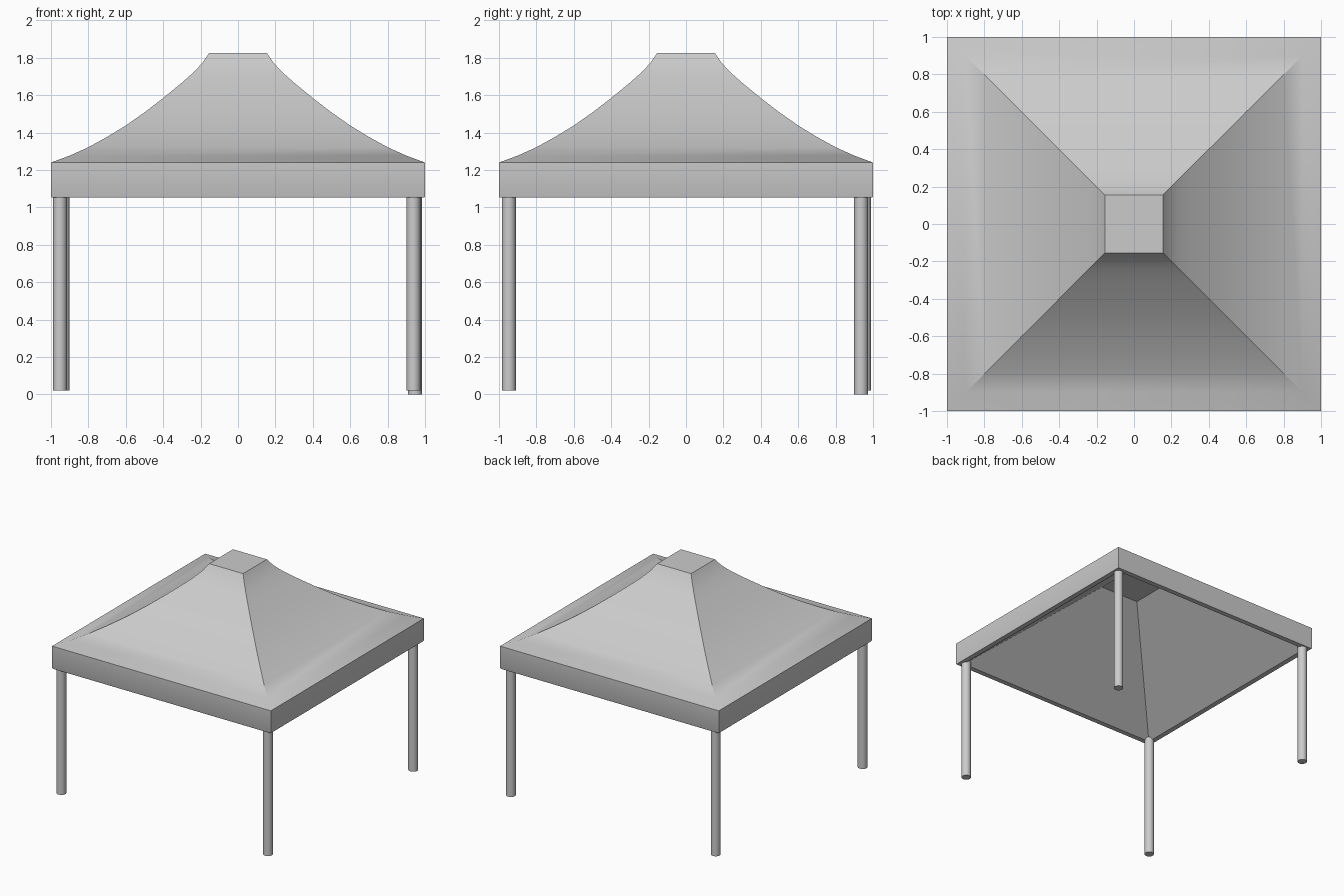
import bpy
import bmesh
from mathutils import Matrix

old = bpy.data.objects.get("Cube")
if old:
    bpy.data.objects.remove(old, do_unlink=True)

# Single grey material
grey = bpy.data.materials.new("light grey")
grey.use_nodes = True
colour = (0.6, 0.6, 0.6, 1)
grey.diffuse_color = colour
grey.node_tree.nodes["Principled BSDF"].inputs["Base Color"].default_value = colour


def finish(name, bm):
    bmesh.ops.recalc_face_normals(bm, faces=bm.faces)
    mesh = bpy.data.meshes.new(name)
    bm.to_mesh(mesh)
    bm.free()
    mesh.materials.append(grey)
    obj = bpy.data.objects.new(name, mesh)
    bpy.context.collection.objects.link(obj)
    bpy.ops.object.select_all(action='DESELECT')
    obj.select_set(True)
    bpy.context.view_layer.objects.active = obj
    bpy.ops.object.shade_smooth_by_angle(angle=0.524)
    return obj


def square_loft(name, profile):
    """Stack square rings of (half width, height) and cap both ends."""
    bm = bmesh.new()
    rings = [[bm.verts.new((sx * r, sy * r, z))
              for sx, sy in ((-1, -1), (1, -1), (1, 1), (-1, 1))]
             for r, z in profile]
    for a, b in zip(rings, rings[1:]):
        for i in range(4):
            j = (i + 1) % 4
            bm.faces.new((a[i], a[j], b[j], b[i]))
    bm.faces.new(rings[0])
    bm.faces.new(rings[-1])
    return finish(name, bm)


# Canopy: inner ceiling, lower lip, valance, then the sweeping roof
ceiling_and_valance = [(0.18, 1.70), (0.955, 1.053), (0.997, 1.053), (1, 1.06)]
roof = [(1, 1.24), (0.9, 1.277), (0.8, 1.322), (0.7, 1.377), (0.6, 1.438),
        (0.5, 1.508), (0.4, 1.585), (0.3, 1.667), (0.24, 1.72),
        (0.19, 1.773), (0.155, 1.825)]
square_loft("canopy", ceiling_and_valance + roof)

# Four round poles, one reaching slightly lower
top = 1.07
poles = {
    "front_left_pole": (0.938, -0.947, 0.02),
    "front_right_pole": (-0.952, -0.947, 0.02),
    "back_left_pole": (0.946, 0.936, 0),
    "back_right_pole": (-0.938, 0.952, 0.02),
}
for name, (x, y, foot) in poles.items():
    bm = bmesh.new()
    bmesh.ops.create_cone(bm, cap_ends=True, segments=24, radius1=0.037,
                          radius2=0.037, depth=top - foot,
                          matrix=Matrix.Translation((x, y, (top + foot) / 2)))
    finish(name, bm)
